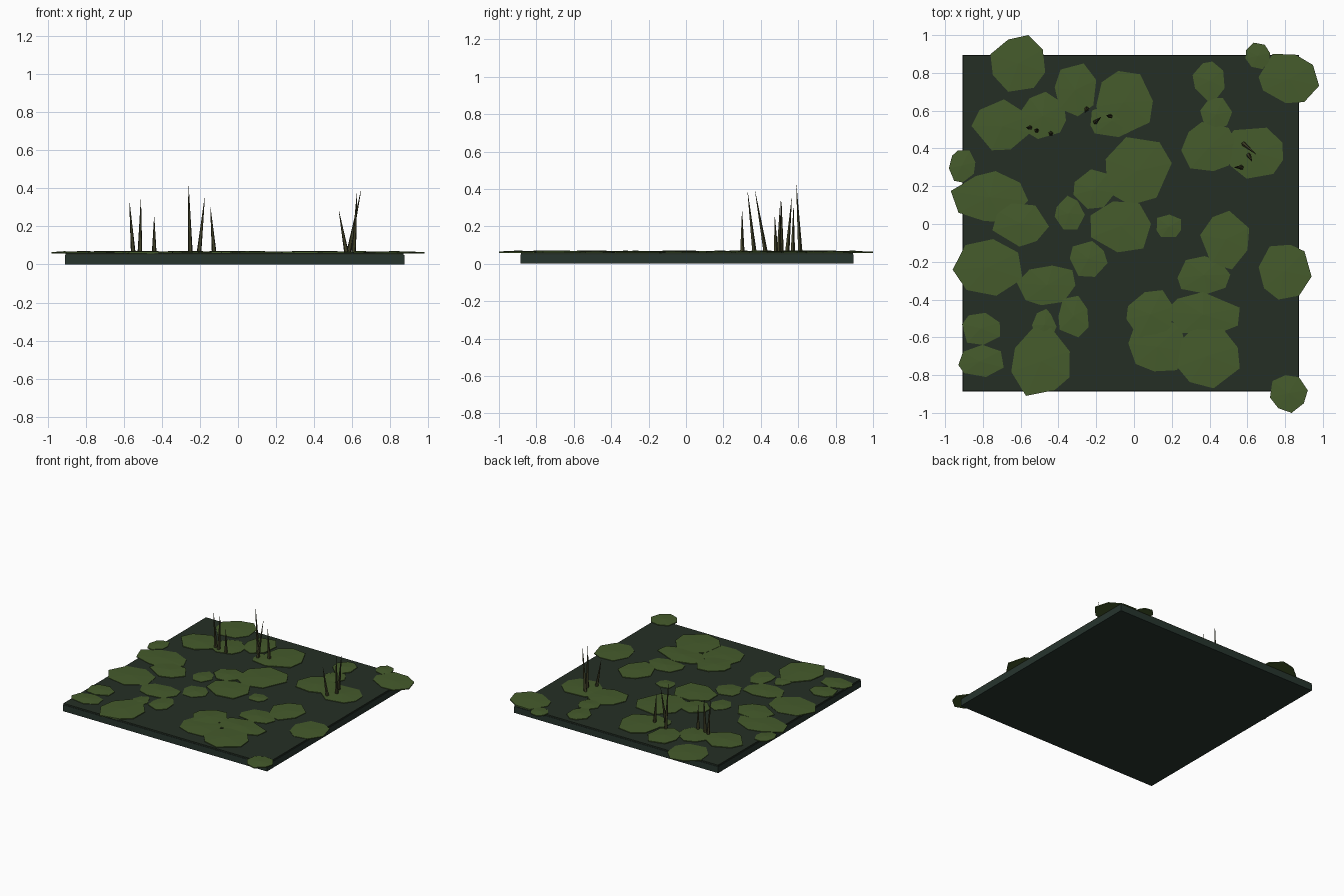
import bpy, bmesh, math, random
from mathutils import Vector

if "Cube" in bpy.data.objects:
    bpy.data.objects.remove(bpy.data.objects["Cube"])

random.seed(7)


def material(name, rgb):
    m = bpy.data.materials.new(name)
    m.diffuse_color = (*rgb, 1)
    m.use_nodes = True
    m.node_tree.nodes["Principled BSDF"].inputs["Base Color"].default_value = m.diffuse_color
    return m


def finish(bm, name, mat):
    bmesh.ops.recalc_face_normals(bm, faces=bm.faces)
    me = bpy.data.meshes.new(name)
    bm.to_mesh(me)
    bm.free()
    me.materials.append(mat)
    ob = bpy.data.objects.new(name, me)
    bpy.context.collection.objects.link(ob)
    return ob


def box(name, x0, x1, y0, y1, z0, z1, mat):
    bm = bmesh.new()
    bmesh.ops.create_cube(bm, size=1)
    for v in bm.verts:
        v.co = ((x0 + x1) / 2 + v.co.x * (x1 - x0), (y0 + y1) / 2 + v.co.y * (y1 - y0),
                (z0 + z1) / 2 + v.co.z * (z1 - z0))
    return finish(bm, name, mat)


water = material("water", (0.018, 0.028, 0.018))
bed = material("bed", (0.02, 0.035, 0.027))
moss = material("moss", (0.06, 0.105, 0.025))
stem = material("stem", (0.05, 0.05, 0.02))

# Pond slab with a thin water sheet on top
box("pond_bed", -0.908, 0.873, -0.886, 0.896, 0, 0.05, bed)
box("water_sheet", -0.905, 0.87, -0.883, 0.893, 0.045, 0.061, water)

# Floating moss patches: extents x0, x1, y0, y1
patches = [
    (-.76, -.47, .70, 1.0), (.59, .72, .82, .96), (.66, .98, .64, .90), (-.42, -.20, .57, .85),
    (-.20, .10, .48, .81), (.31, .48, .65, .86), (.35, .52, .49, .67), (-.86, -.55, .39, .66),
    (-.61, -.36, .45, .70), (.25, .54, .28, .54), (.47, .79, .24, .51), (-.15, .20, .10, .46),
    (-.98, -.84, .22, .39), (-.97, -.56, .01, .28), (-.32, -.10, .08, .29), (-.42, -.26, -.03, .15),
    (-.75, -.45, -.12, .11), (-.23, .09, -.15, .12), (.12, .25, -.07, .05), (.35, .61, -.24, .07),
    (-.96, -.59, -.38, -.08), (-.34, -.14, -.28, -.09), (-.62, -.31, -.43, -.22), (.66, .94, -.40, -.11),
    (.23, .51, -.37, -.17), (-.40, -.24, -.60, -.38), (-.91, -.71, -.64, -.47), (-.93, -.69, -.81, -.64),
    (-.65, -.34, -.91, -.55), (-.54, -.41, -.62, -.45), (-.04, .21, -.60, -.35), (.16, .56, -.58, -.36),
    (.23, .56, -.87, -.54), (.72, .92, -1.0, -.80), (-.03, .28, -.78, -.50), (-.23, .0, .46, .64),
]


def moss_patch(i, x0, x1, y0, y1):
    n = random.choice((7, 8))
    start = random.uniform(0, math.tau)
    ring = []
    for k in range(n):
        a = start + (k + random.uniform(-.22, .22)) * math.tau / n
        r = random.uniform(.9, 1.08)
        ring.append((r * math.cos(a), r * math.sin(a)))
    xs, ys = [p[0] for p in ring], [p[1] for p in ring]

    def place(p):
        return (x0 + (p[0] - min(xs)) / (max(xs) - min(xs)) * (x1 - x0),
                y0 + (p[1] - min(ys)) / (max(ys) - min(ys)) * (y1 - y0))
    pts = [place(p) for p in ring]
    cx, cy = sum(p[0] for p in pts) / n, sum(p[1] for p in pts) / n
    lift = random.uniform(0, .003)
    bm = bmesh.new()
    low = [bm.verts.new((x, y, .058)) for x, y in pts]
    mid = [bm.verts.new((x, y, .064 + lift)) for x, y in pts]
    top = bm.verts.new((cx, cy, .069 + lift))
    bm.faces.new(low)
    for k in range(n):
        j = (k + 1) % n
        bm.faces.new((low[k], low[j], mid[j], mid[k]))
        bm.faces.new((mid[k], mid[j], top))
    finish(bm, f"moss_patch_{i}", moss)


for i, p in enumerate(patches):
    moss_patch(i, *p)

# Reeds in three clumps: base x, y then tip x, y, z
reeds = [
    (-.55, .51, -.57, .51, .33), (-.515, .495, -.51, .505, .34), (-.44, .48, -.44, .475, .25),
    (-.25, .61, -.26, .59, .42), (-.205, .54, -.175, .565, .35), (-.125, .57, -.145, .575, .30),
    (.57, .30, .53, .30, .28), (.58, .425, .645, .37, .385), (.607, .365, .625, .33, .38),
]
for i, (bx, by, tx, ty, tz) in enumerate(reeds):
    bm = bmesh.new()
    bmesh.ops.create_cone(bm, segments=5, radius1=.013, radius2=.001, depth=1, cap_ends=True)
    for v in bm.verts:
        t = v.co.z + .5
        v.co = Vector((v.co.x + bx + (tx - bx) * t, v.co.y + by + (ty - by) * t, .06 + (tz - .06) * t))
    finish(bm, f"reed_{i}", stem)
